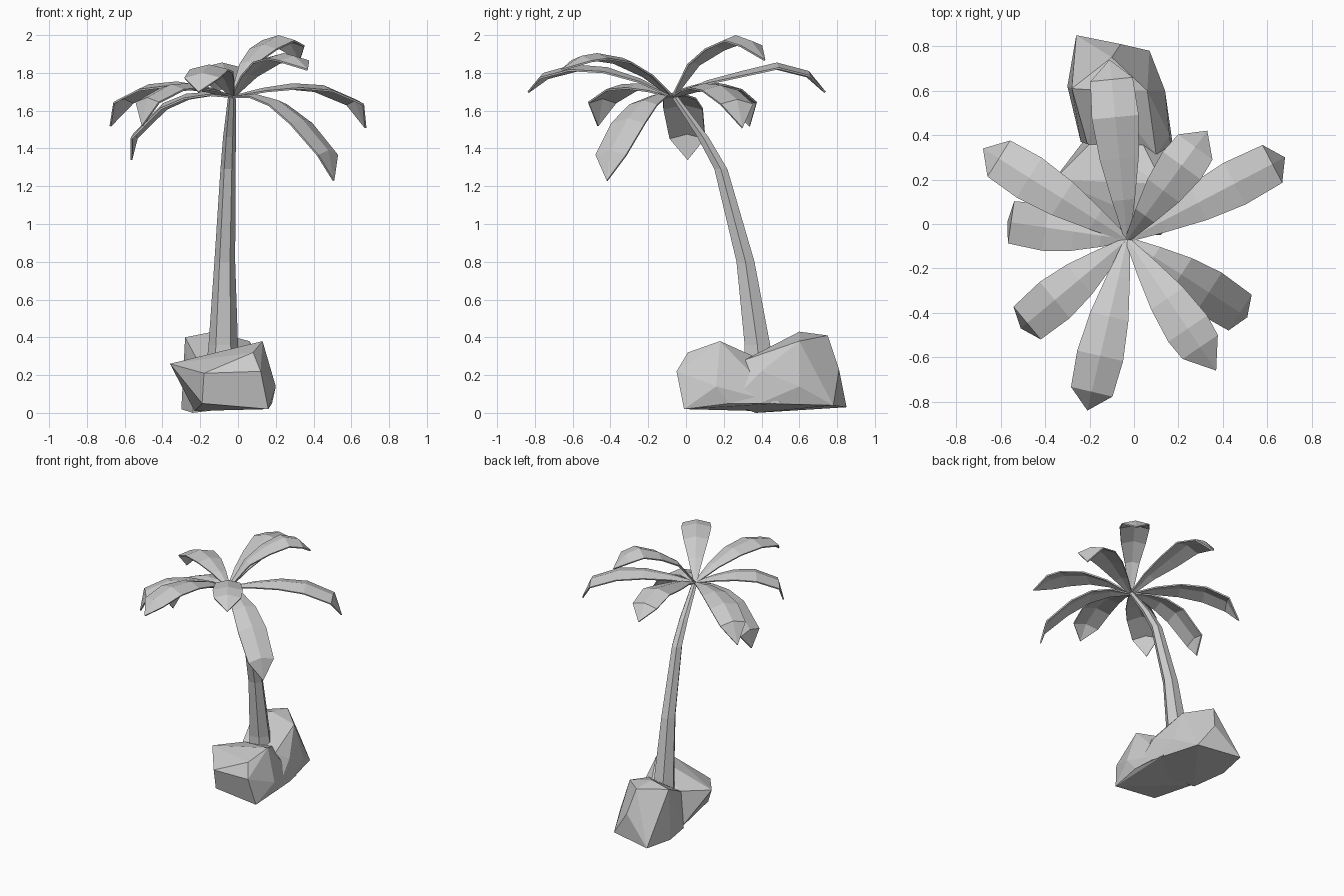
import bpy, bmesh, math
from mathutils import Vector

if "Cube" in bpy.data.objects:
    bpy.data.objects.remove(bpy.data.objects["Cube"])


def finish(bm, name):
    me = bpy.data.meshes.new(name)
    bm.to_mesh(me)
    bm.free()
    ob = bpy.data.objects.new(name, me)
    bpy.context.collection.objects.link(ob)
    return ob


def rock(name, pts):
    """Faceted boulder: convex hull of a few corner points."""
    bm = bmesh.new()
    for p in pts:
        bm.verts.new(p)
    bmesh.ops.convex_hull(bm, input=bm.verts[:])
    loose = [v for v in bm.verts if not v.link_faces]
    bmesh.ops.delete(bm, geom=loose, context='VERTS')
    bmesh.ops.dissolve_limit(bm, angle_limit=math.radians(4),
                             verts=bm.verts[:], edges=bm.edges[:])
    bmesh.ops.recalc_face_normals(bm, faces=bm.faces[:])
    return finish(bm, name)


def trunk(name, rings, sides=6):
    """Tapered low-poly tube through (x, y, z, radius) rings."""
    bm = bmesh.new()
    loops = []
    for x, y, z, r in rings:
        loops.append([bm.verts.new((x + r * math.cos(math.tau * i / sides),
                                    y + r * math.sin(math.tau * i / sides), z))
                      for i in range(sides)])
    for a, b in zip(loops, loops[1:]):
        for i in range(sides):
            j = (i + 1) % sides
            bm.faces.new((a[i], a[j], b[j], b[i]))
    bm.faces.new(loops[0][::-1])
    bm.faces.new(loops[-1])
    return finish(bm, name)


CROWN = Vector((-0.03, -0.07, 1.68))
HALF_WIDTH = (0.052, 0.088, 0.106, 0.096)


def frond(name, tip, last, heights):
    """Thin arched leaf with a raised midrib, ending in a drooping point."""
    bm = bmesh.new()
    tip = Vector(tip)
    out = Vector((tip.x - CROWN.x, tip.y - CROWN.y, 0))
    side = Vector((-out.y, out.x, 0)).normalized()
    rows = [(CROWN, 0.012)]
    for f, w, z in zip((0.22, 0.45, 0.68, last), HALF_WIDTH, heights):
        p = CROWN + out * f
        p.z = z
        rows.append((p, w))
    vs = []
    for p, w in rows:
        drop = Vector((0, 0, -0.25 * w))
        vs.append([bm.verts.new(q) for q in
                   (p - side * w + drop, p, p + side * w + drop)])
    for a, b in zip(vs, vs[1:]):
        for i in (0, 1):
            bm.faces.new((a[i], b[i], b[i + 1], a[i + 1]))
    end = bm.verts.new(tip)
    for i in (0, 1):
        bm.faces.new((vs[-1][i], end, vs[-1][i + 1]))
    bmesh.ops.recalc_face_normals(bm, faces=bm.faces[:])
    if sum(f.normal.z for f in bm.faces) < 0:
        bmesh.ops.reverse_faces(bm, faces=bm.faces[:])
    ob = finish(bm, name)
    thick = ob.modifiers.new("thickness", 'SOLIDIFY')
    thick.thickness = 0.01
    thick.offset = -1


# Boulders at the foot, overlapping under the trunk
rock("front_rock", [
    (-0.19, 0.00, 0.05), (0.16, -0.01, 0.02), (-0.23, 0.37, 0.01),
    (0.15, 0.50, 0.05), (-0.18, -0.04, 0.21), (0.12, -0.05, 0.22),
    (0.20, 0.16, 0.14), (0.13, 0.18, 0.38), (0.08, 0.01, 0.32),
    (-0.36, 0.20, 0.26), (-0.20, 0.36, 0.27), (0.03, 0.38, 0.29),
    (0.18, 0.23, 0.05)])
rock("back_rock", [
    (-0.28, 0.61, 0.40), (-0.13, 0.60, 0.43), (-0.10, 0.75, 0.41),
    (-0.06, 0.81, 0.23), (-0.26, 0.85, 0.03), (0.07, 0.78, 0.04),
    (0.17, 0.39, 0.05), (0.14, 0.60, 0.14), (-0.30, 0.62, 0.02),
    (-0.24, 0.37, 0.00), (0.18, 0.23, 0.05), (0.16, 0.40, 0.22),
    (-0.21, 0.36, 0.27), (0.10, 0.31, 0.28), (0.06, 0.60, 0.38)])

# Leaning trunk
trunk("trunk", [(-0.078, 0.385, 0.26, 0.088), (-0.078, 0.378, 0.36, 0.078),
                (-0.070, 0.315, 0.80, 0.055), (-0.053, 0.185, 1.29, 0.040),
                (-0.045, 0.090, 1.46, 0.034), (-0.032, -0.065, 1.68, 0.020)])

# Crown of fronds: tip position, where the point starts, midrib heights
FRONDS = [
    ((0.68, 0.30, 1.51), 0.92, (1.72, 1.745, 1.735, 1.66)),
    ((0.33, 0.42, 1.87), 0.85, (1.86, 1.95, 2.00, 1.97)),
    ((0.37, -0.66, 1.82), 0.82, (1.80, 1.88, 1.905, 1.89)),
    ((0.51, -0.42, 1.23), 0.94, (1.69, 1.655, 1.56, 1.39)),
    ((-0.21, -0.84, 1.70), 0.89, (1.77, 1.83, 1.845, 1.80)),
    ((-0.51, -0.47, 1.52), 0.94, (1.72, 1.745, 1.74, 1.67)),
    ((-0.57, 0.01, 1.34), 0.97, (1.70, 1.69, 1.64, 1.48)),
    ((-0.68, 0.34, 1.52), 0.89, (1.73, 1.755, 1.74, 1.67)),
    ((-0.11, 0.74, 1.70), 0.89, (1.76, 1.81, 1.855, 1.81)),
]
for n, spec in enumerate(FRONDS, 1):
    frond(f"frond_{n}", *spec)
